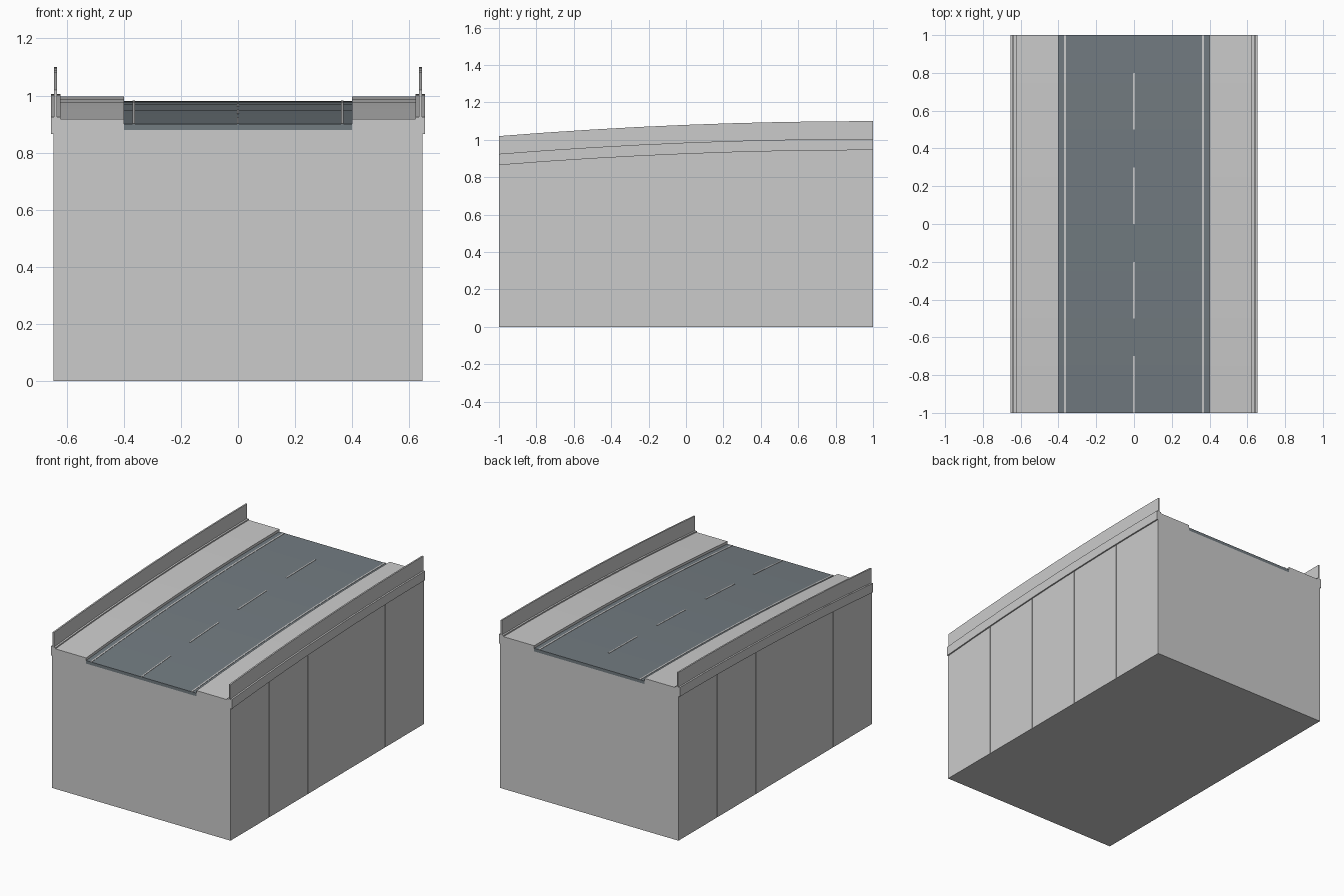
import bpy, bmesh

if "Cube" in bpy.data.objects:
    bpy.data.objects.remove(bpy.data.objects["Cube"])

SEGMENTS = 8


def drop(y):
    """Vertical crest curve of the ramp, level at the back end."""
    return -0.02 * (1 - y) ** 2


def sweep(name, sections, y0=-1.0, y1=1.0, steps=SEGMENTS, mat=None, grounded=False):
    """Sweep closed (x, z) profiles along the crest; z is the height at y = 1."""
    bm = bmesh.new()
    for profile in sections:
        rings = []
        for i in range(steps + 1):
            y = y0 + (y1 - y0) * i / steps
            rings.append([bm.verts.new((x, y, 0 if grounded and z == 0 else z + drop(y)))
                          for x, z in profile])
        n = len(profile)
        for a, b in zip(rings, rings[1:]):
            for k in range(n):
                bm.faces.new((a[k], a[(k + 1) % n], b[(k + 1) % n], b[k]))
        bm.faces.new(rings[0])
        bm.faces.new(rings[-1])
    bmesh.ops.recalc_face_normals(bm, faces=bm.faces)
    mesh = bpy.data.meshes.new(name)
    bm.to_mesh(mesh)
    bm.free()
    if mat:
        mesh.materials.append(mat)
    obj = bpy.data.objects.new(name, mesh)
    bpy.context.collection.objects.link(obj)
    return obj


def box(x0, x1, z0, z1):
    return [(x0, z0), (x1, z0), (x1, z1), (x0, z1)]


def pair(x0, x1, z0, z1):
    return [box(x0, x1, z0, z1), box(-x1, -x0, z0, z1)]


def material(name, color):
    m = bpy.data.materials.new(name)
    m.diffuse_color = (*color, 1)
    m.use_nodes = True
    m.node_tree.nodes["Principled BSDF"].inputs["Base Color"].default_value = m.diffuse_color
    return m


asphalt = material("asphalt", (0.17, 0.2, 0.22))
paint = material("road_paint", (0.8, 0.8, 0.78))

# Solid embankment core
sweep("embankment_core", [box(-0.641, 0.641, 0, 0.96)], grounded=True)

# Retaining wall panels with narrow joints
GAP = 0.002
for i in range(5):
    a = -1 + 0.4 * i
    sweep(f"wall_panels_{i + 1}", pair(0.641, 0.646, 0, 0.95),
          a + (GAP if i else 0), a + 0.4 - (GAP if i < 4 else 0), 4, grounded=True)

# Roadway and raised pavements
sweep("road_deck", [box(-0.4, 0.4, 0.96, 0.98)], mat=asphalt)
sweep("pavements", pair(0.4, 0.625, 0.96, 0.997))

# Overhanging edge beams and thin parapets
sweep("edge_beams", pair(0.622, 0.655, 0.945, 1.005))
sweep("parapets", pair(0.634, 0.644, 1.005, 1.10))

# Painted edge lines and centre dashes
sweep("edge_lines", pair(0.36, 0.37, 0.979, 0.982), mat=paint)
for i in range(4):
    y = -1 + 0.5 * i
    sweep(f"centre_dash_{i + 1}", [box(-0.004, 0.004, 0.979, 0.982)],
          y, y + 0.3, 4, mat=paint)
